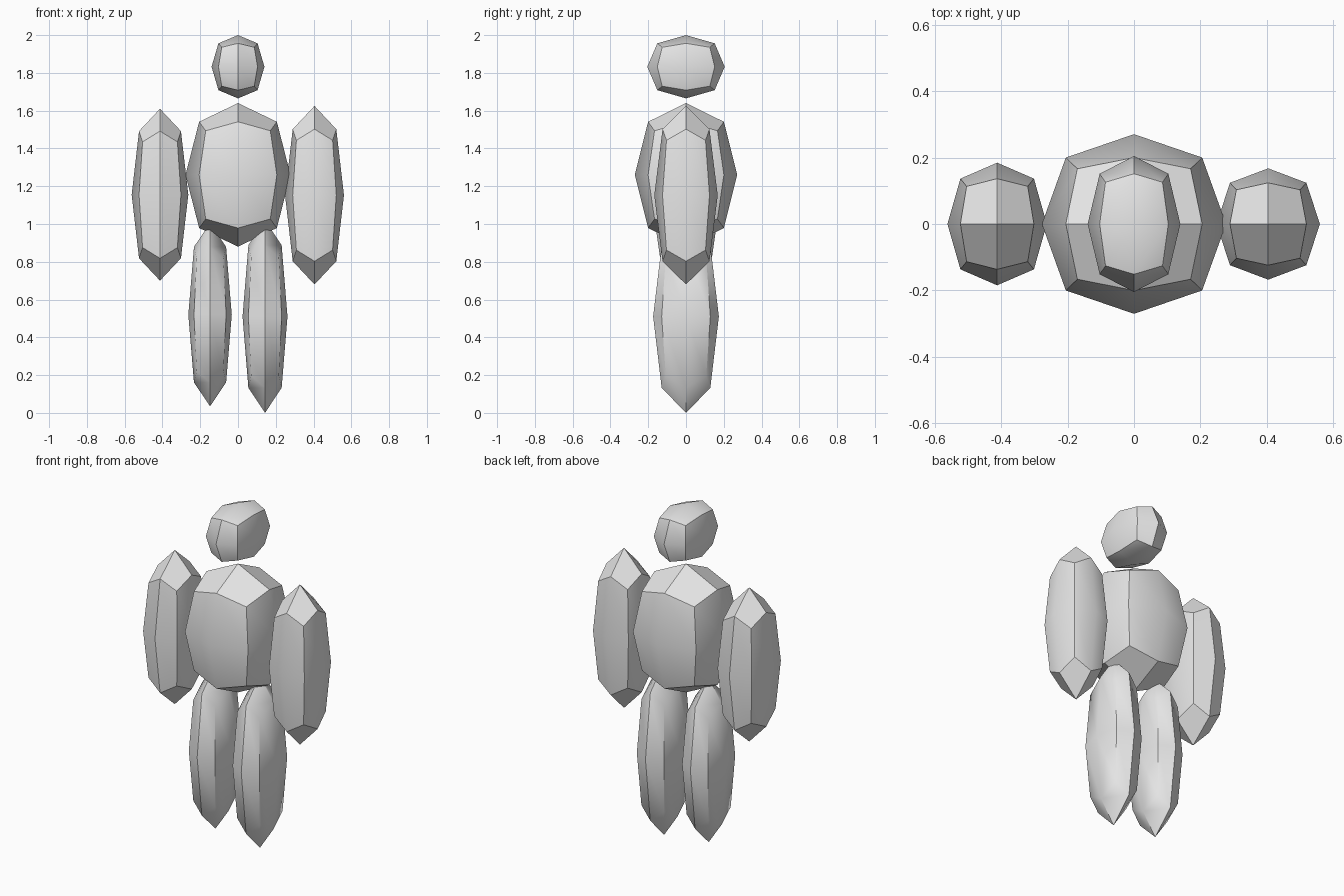
import bpy
import bmesh
import math

default = bpy.data.objects.get("Cube")
if default:
    bpy.data.objects.remove(default, do_unlink=True)

# Single plain stone colour
stone = bpy.data.materials.new("stone grey")
stone.use_nodes = True
GREY = (0.8, 0.8, 0.8, 1.0)
stone.diffuse_color = GREY
stone.node_tree.nodes["Principled BSDF"].inputs["Base Color"].default_value = GREY

# Rounding by vertex kind: face centre, edge middle, corner
ROUNDING = {1: 1.0, 2: 0.74, 3: 0.615}


def boulder(name, x, z_low, z_high, half_x, half_y):
    """Cube split once and rounded, then stretched to the given extents."""
    bm = bmesh.new()
    bmesh.ops.create_cube(bm, size=2)
    bmesh.ops.subdivide_edges(bm, edges=bm.edges[:], cuts=1, use_grid_fill=True)
    half_z = (z_high - z_low) / 2
    for v in bm.verts:
        v.co *= ROUNDING[sum(abs(c) > 0.5 for c in v.co)]
        v.co.x *= half_x
        v.co.y *= half_y
        v.co.z *= half_z
    mesh = bpy.data.meshes.new(name)
    bm.to_mesh(mesh)
    bm.free()
    mesh.materials.append(stone)
    ob = bpy.data.objects.new(name, mesh)
    ob.location = (x, 0, (z_low + z_high) / 2)
    bpy.context.collection.objects.link(ob)
    bpy.ops.object.select_all(action='DESELECT')
    ob.select_set(True)
    bpy.context.view_layer.objects.active = ob
    bpy.ops.object.shade_smooth_by_angle(angle=math.radians(40))
    return ob


# Head and torso
boulder("head", 0, 1.665, 2.0, 0.14, 0.205)
boulder("torso", 0, 0.88, 1.64, 0.278, 0.271)

# Arms, slightly uneven
boulder("right_arm", -0.413, 0.70, 1.61, 0.15, 0.185)
boulder("left_arm", 0.405, 0.68, 1.625, 0.156, 0.168)

# Legs, slightly uneven
boulder("right_leg", -0.148, 0.035, 1.005, 0.115, 0.17)
boulder("left_leg", 0.143, 0.0, 1.02, 0.119, 0.174)
